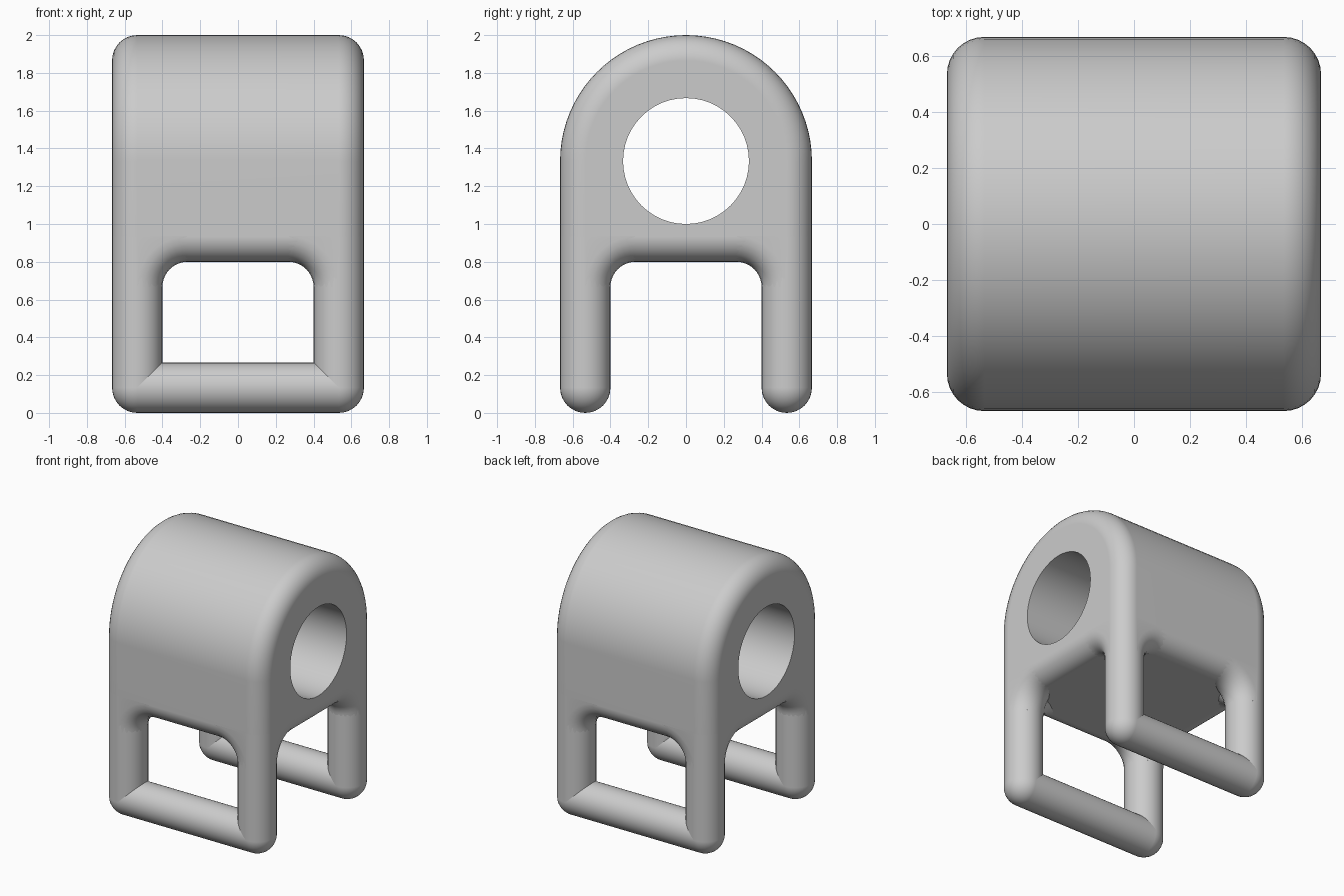
import bpy, bmesh, math
from mathutils import Matrix, Vector

cube = bpy.data.objects.get("Cube")
if cube:
    bpy.data.objects.remove(cube, do_unlink=True)

H = 2 / 3          # half width and arch radius
R = 2 / 15         # rounding radius, also the bar radius
K = H - R          # centre line of the legs and bars
AXIS_Z = 4 / 3     # height of the bore
UNDER_Z = 0.8      # underside of the block
SEG = 32

grey = bpy.data.materials.new("plain grey")
grey.use_nodes = True
COLOUR = (0.6, 0.6, 0.6, 1)
grey.diffuse_color = COLOUR
grey.node_tree.nodes["Principled BSDF"].inputs["Base Color"].default_value = COLOUR


def add_object(name, bm):
    bmesh.ops.recalc_face_normals(bm, faces=bm.faces[:])
    mesh = bpy.data.meshes.new(name)
    bm.to_mesh(mesh)
    bm.free()
    mesh.materials.append(grey)
    ob = bpy.data.objects.new(name, mesh)
    bpy.context.collection.objects.link(ob)
    return ob


def activate(ob):
    bpy.ops.object.select_all(action='DESELECT')
    ob.select_set(True)
    bpy.context.view_layer.objects.active = ob


def smooth(ob):
    activate(ob)
    bpy.ops.object.shade_smooth_by_angle(angle=math.radians(35))


def add_cylinder(bm, start, end, radius, segments=SEG):
    start, end = Vector(start), Vector(end)
    turn = (end - start).to_track_quat('Z', 'Y').to_matrix().to_4x4()
    bmesh.ops.create_cone(bm, cap_ends=True, segments=segments, radius1=radius,
                          radius2=radius, depth=(end - start).length,
                          matrix=Matrix.Translation((start + end) / 2) @ turn)


# Arched block: extruded profile with rounded rim and lower edges
bm = bmesh.new()
profile = [(-H, UNDER_Z), (H, UNDER_Z)]
for i in range(41):
    a = math.pi * i / 40
    profile.append((H * math.cos(a), AXIS_Z + H * math.sin(a)))
face = bm.faces.new([bm.verts.new((-H, y, z)) for y, z in profile])
ext = bmesh.ops.extrude_face_region(bm, geom=[face])
bmesh.ops.translate(bm, vec=(2 * H, 0, 0),
                    verts=[v for v in ext["geom"] if isinstance(v, bmesh.types.BMVert)])
bmesh.ops.recalc_face_normals(bm, faces=bm.faces[:])
sharp = [e for e in bm.edges if e.calc_face_angle(0) > math.radians(35)]
bmesh.ops.bevel(bm, geom=sharp, offset=R, offset_type='OFFSET', segments=8,
                profile=0.5, affect='EDGES', clamp_overlap=False)
block = add_object("arched_block", bm)

# Round bore through the block, side to side
bm = bmesh.new()
add_cylinder(bm, (-1, 0, AXIS_Z), (1, 0, AXIS_Z), H / 2, 48)
cutter = add_object("bore_cutter", bm)
cutter.hide_render = True
cut = block.modifiers.new("bore", 'BOOLEAN')
cut.operation = 'DIFFERENCE'
cut.solver = 'EXACT'
cut.object = cutter
activate(block)
bpy.ops.object.modifier_apply(modifier="bore")
bpy.data.objects.remove(cutter, do_unlink=True)
smooth(block)
weighted = block.modifiers.new("even shading", 'WEIGHTED_NORMAL')
weighted.keep_sharp = True


def corner_fillet(name, sx, sy, along_x):
    """Concave corner between a leg and the underside, with a rounded inner edge."""
    bm = bmesh.new()

    def vert(u, w, z):
        x, y = (u, K + w) if along_x else (K + w, u)
        return bm.verts.new((sx * x, sy * y, z))

    steps, half = 10, 12
    centre_u, centre_z = K - 2 * R, UNDER_Z - R
    rows = []
    for i in range(steps + 1):
        a = math.pi / 2 * i / steps
        row = []
        for j in range(half + 1):
            b = math.pi * j / half
            d = 2 * R - R * math.sin(b)
            row.append(vert(centre_u + d * math.cos(a), R * math.cos(b),
                            centre_z + d * math.sin(a)))
        rows.append(row)
    c0, c1 = vert(K, R, UNDER_Z + R), vert(K, -R, UNDER_Z + R)
    for p, q in zip(rows, rows[1:]):
        for j in range(half):
            bm.faces.new((p[j], p[j + 1], q[j + 1], q[j]))
        bm.faces.new((p[0], q[0], c0))
        bm.faces.new((p[-1], q[-1], c1))
    for row in (rows[0], rows[-1]):
        bm.faces.new(row + [c1, c0])
    smooth(add_object(name, bm))


for sy, end in ((-1, "front"), (1, "back")):
    # Foot bar joining the two legs
    bm = bmesh.new()
    add_cylinder(bm, (-K, sy * K, R), (K, sy * K, R), R)
    smooth(add_object(end + "_foot_bar", bm))

    for sx, side in ((1, "left"), (-1, "right")):
        # Round leg with a ball end at the corner
        bm = bmesh.new()
        add_cylinder(bm, (sx * K, sy * K, R), (sx * K, sy * K, UNDER_Z + R), R)
        bmesh.ops.create_uvsphere(bm, u_segments=SEG, v_segments=16, radius=R,
                                  matrix=Matrix.Translation((sx * K, sy * K, R)))
        smooth(add_object(f"{end}_{side}_leg", bm))

        # Fillets into the underside, along the width and along the depth
        corner_fillet(f"{end}_{side}_width_fillet", sx, sy, True)
        corner_fillet(f"{end}_{side}_depth_fillet", sx, sy, False)
